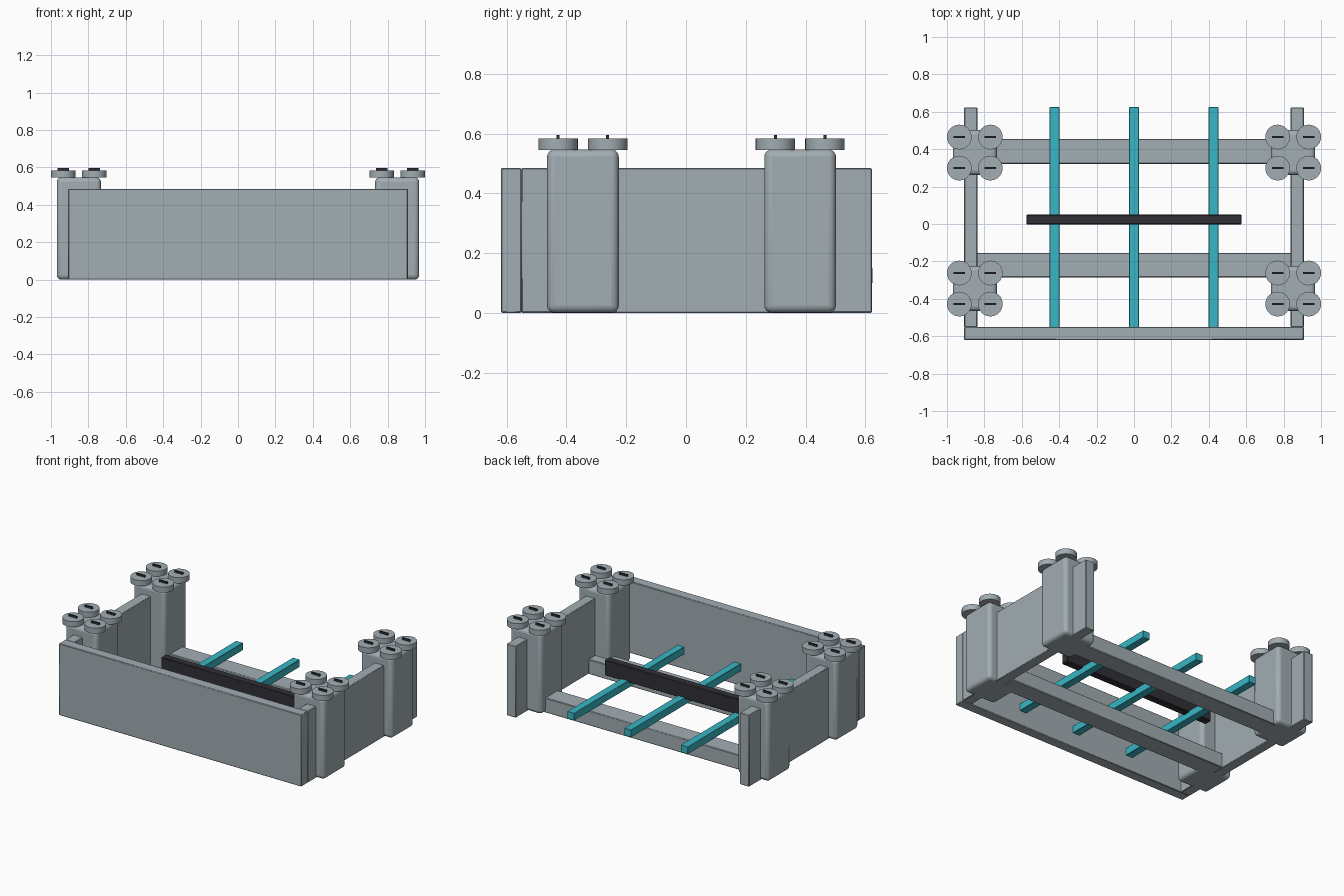
import bpy

if "Cube" in bpy.data.objects:
    bpy.data.objects.remove(bpy.data.objects["Cube"], do_unlink=True)


def material(name, color):
    m = bpy.data.materials.new(name)
    m.use_nodes = True
    m.diffuse_color = (*color, 1)
    m.node_tree.nodes["Principled BSDF"].inputs["Base Color"].default_value = (*color, 1)
    return m


GREY = material("stone grey", (0.36, 0.42, 0.45))
TEAL = material("teal", (0.04, 0.47, 0.56))
DARK = material("charcoal", (0.03, 0.03, 0.037))


def finish(ob, name, mat, bevel, segments):
    ob.name = name
    ob.data.materials.append(mat)
    if bevel:
        mod = ob.modifiers.new("Bevel", "BEVEL")
        mod.width = bevel
        mod.segments = segments
        mod.limit_method = "ANGLE"
    bpy.ops.object.shade_smooth_by_angle()
    return ob


def box(name, x, y, z, mat, bevel=0.004, segments=1):
    """Box from (min, max) ranges on each axis."""
    ranges = (x, y, z)
    bpy.ops.mesh.primitive_cube_add(size=1, location=[(a + b) / 2 for a, b in ranges])
    ob = bpy.context.object
    ob.scale = [b - a for a, b in ranges]
    bpy.ops.object.transform_apply(location=False, rotation=False, scale=True)
    return finish(ob, name, mat, bevel, segments)


def disc(name, x, y, z0, z1, radius):
    bpy.ops.mesh.primitive_cylinder_add(vertices=32, radius=radius, depth=z1 - z0,
                                        location=(x, y, (z0 + z1) / 2))
    return finish(bpy.context.object, name, GREY, 0, 1)


# Walls: long front panel and two side panels, open at the back
box("front_panel", (-0.908, 0.908), (-0.62, -0.55), (0, 0.485), GREY)
for side, s in (("left", 1), ("right", -1)):
    box(side + "_panel", sorted((s * 0.838, s * 0.908)), (-0.552, 0.623), (0, 0.485), GREY)

# Corner posts, each topped by four slotted studs
for side, s in (("left", 1), ("right", -1)):
    for end, y in (("front", -0.345), ("rear", 0.382)):
        label = end + "_" + side
        x = s * 0.851
        box(label + "_post", (x - 0.118, x + 0.118), (y - 0.12, y + 0.12),
            (0, 0.547), GREY, 0.025, 4)
        for dx in (-0.083, 0.083):
            for dy in (-0.083, 0.083):
                sx, sy = x + dx, y + dy
                disc(label + "_stud", sx, sy, 0.545, 0.583, 0.066)
                box(label + "_stud_slot", (sx - 0.03, sx + 0.03), (sy - 0.005, sy + 0.005),
                    (0.58, 0.596), DARK, 0)

# Floor rails between the sides
box("front_rail", (-0.84, 0.84), (-0.285, -0.155), (0, 0.1), GREY)
box("rear_rail", (-0.84, 0.84), (0.322, 0.455), (0, 0.1), GREY)

# Slats lying across the rails
for name, x in (("left", 0.425), ("middle", 0), ("right", -0.425)):
    box(name + "_slat", (x - 0.026, x + 0.026), (-0.552, 0.625), (0.1, 0.15), TEAL, 0.002)

# Dark cross beam over the slats
box("cross_beam", (-0.575, 0.575), (-0.002, 0.05), (0.14, 0.245), DARK)
